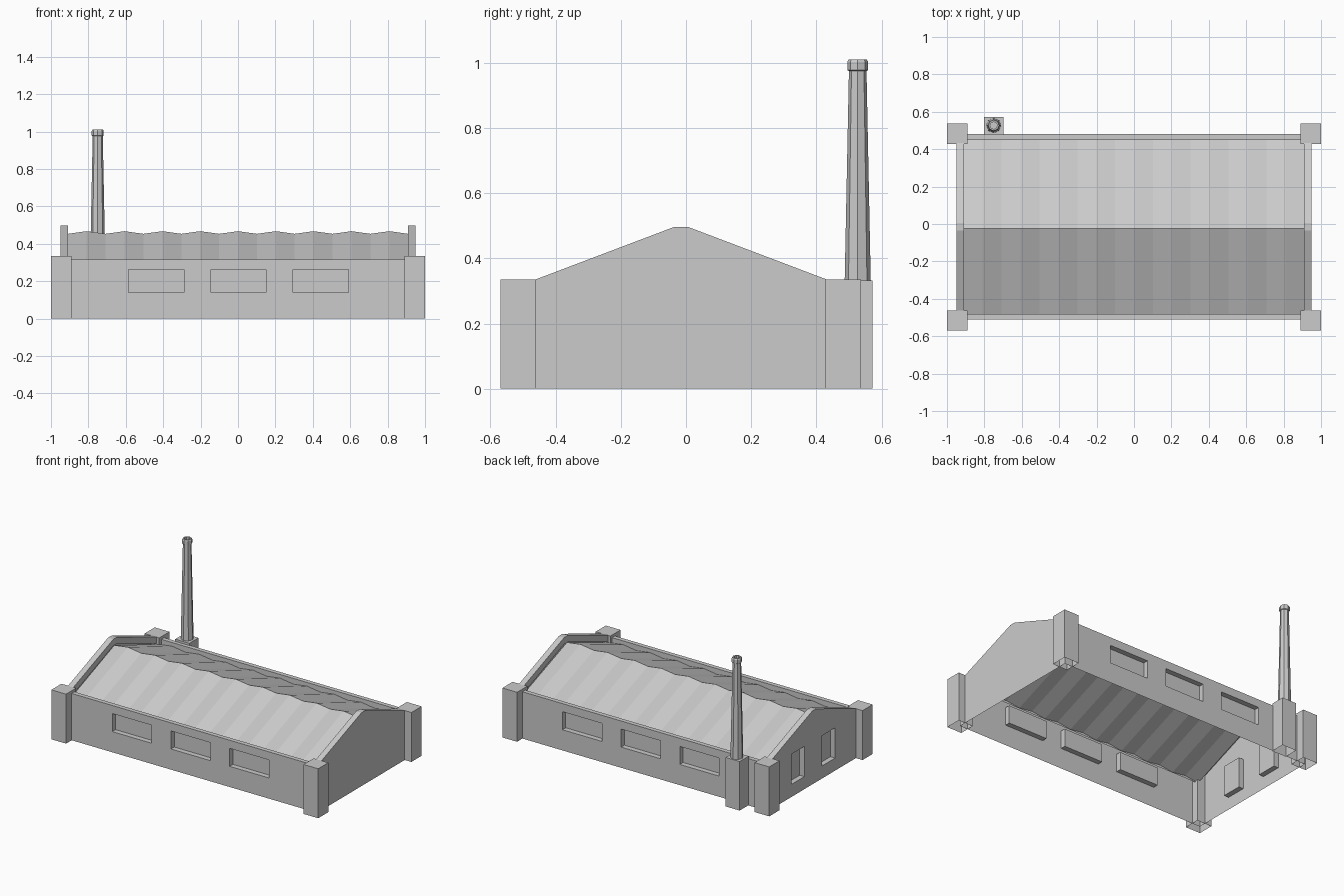
import bpy, bmesh, math

if "Cube" in bpy.data.objects:
    bpy.data.objects.remove(bpy.data.objects["Cube"])

WX, YF, YB, EAVE = 0.95, -0.51, 0.48, 0.317
GABLE = [(YF, EAVE), (-0.035, 0.497), (0.005, 0.497), (YB, EAVE)]
RIM_X, RIM_Y = 0.04, 0.03
DEPTH = 0.035


def make(name, polys):
    """Object from a list of polygons given as point lists."""
    bm = bmesh.new()
    for p in polys:
        bm.faces.new([bm.verts.new(v) for v in p])
    bmesh.ops.remove_doubles(bm, verts=bm.verts, dist=1e-5)
    bmesh.ops.recalc_face_normals(bm, faces=bm.faces)
    me = bpy.data.meshes.new(name)
    bm.to_mesh(me)
    bm.free()
    ob = bpy.data.objects.new(name, me)
    bpy.context.collection.objects.link(ob)
    return ob


def wall_polys(place, a0, a1, top, windows, z0, z1):
    """Wall sheet with recessed windows; place(a, z, depth) maps to 3D."""
    us = sorted([a0, a1] + [u for w in windows for u in w])
    zs = [0, z0, z1, top]
    out = []
    for i in range(len(us) - 1):
        for j in range(3):
            c = [(us[i], zs[j]), (us[i + 1], zs[j]),
                 (us[i + 1], zs[j + 1]), (us[i], zs[j + 1])]
            if i % 2 and j == 1:
                out.append([place(u, z, DEPTH) for u, z in c])
                for k in range(4):
                    p, q = c[k], c[(k + 1) % 4]
                    out.append([place(*p, 0), place(*q, 0),
                                place(*q, DEPTH), place(*p, DEPTH)])
            else:
                out.append([place(u, z, 0) for u, z in c])
    return out


def open_box(name, x0, x1, y0, y1, h):
    """Box without a bottom."""
    c = [(x0, y0), (x1, y0), (x1, y1), (x0, y1)]
    polys = [[(*p, h) for p in c]]
    for k in range(4):
        p, q = c[k], c[(k + 1) % 4]
        polys.append([(*p, 0), (*q, 0), (*q, h), (*p, h)])
    return make(name, polys)


# Long walls, each with three windows and a top ledge
wins = [(-0.585, -0.29), (-0.145, 0.15), (0.295, 0.59)]
for name, y, s in (("front_wall", YF, 1), ("back_wall", YB, -1)):
    polys = wall_polys(lambda a, z, d: (a, y + s * d, z),
                       -WX, WX, EAVE, wins, 0.14, 0.262)
    yi = y + s * RIM_Y
    polys.append([(-WX, y, EAVE), (WX, y, EAVE), (WX, yi, EAVE), (-WX, yi, EAVE)])
    polys.append([(-WX, yi, EAVE), (WX, yi, EAVE), (WX, yi, 0.275), (-WX, yi, 0.275)])
    make(name, polys)

# Gable ends with raised parapets; only the left one has windows
for name, s in (("right_gable", 1), ("left_gable", -1)):
    x, xi = s * WX, s * (WX - RIM_X)
    if s < 0:
        polys = wall_polys(lambda a, z, d: (x + d, a, z), YF, YB, EAVE,
                           [(-0.24, -0.10), (0.09, 0.23)], 0.085, 0.29)
    else:
        polys = [[(x, YF, 0), (x, YB, 0), (x, YB, EAVE), (x, YF, EAVE)]]
    polys.append([(x, *p) for p in GABLE])
    for p, q in zip(GABLE, GABLE[1:]):
        polys.append([(x, *p), (x, *q), (xi, *q), (xi, *p)])
        polys.append([(xi, *p), (xi, *q), (xi, q[0], q[1] - 0.045),
                      (xi, p[0], p[1] - 0.045)])
    make(name, polys)

# Corrugated roof sheet
WAVES, N, RX = 9, 36, WX - RIM_X
prof = [(YF + RIM_Y, 0.285), (-0.025, 0.46), (YB - RIM_Y, 0.285)]
polys = []
for i in range(N):
    xs = [-RX + 2 * RX * k / N for k in (i, i + 1)]
    dz = [-0.007 * math.cos(2 * math.pi * WAVES * k / N) for k in (i, i + 1)]
    for p, q in zip(prof, prof[1:]):
        polys.append([(xs[0], p[0], p[1] + dz[0]), (xs[1], p[0], p[1] + dz[1]),
                      (xs[1], q[0], q[1] + dz[1]), (xs[0], q[0], q[1] + dz[0])])
make("corrugated_roof", polys)

# Corner posts
for side, x0, x1 in (("left", -1, -0.89), ("right", 0.89, 1)):
    open_box("front_post_" + side, x0, x1, -0.57, -0.462, 0.335)
    open_box("back_post_" + side, x0, x1, 0.428, 0.537, 0.335)

# Chimney base and tapered octagonal stack with a hollow cap
open_box("chimney_base", -0.803, -0.697, 0.475, 0.572, 0.332)
stack = [(0.040, 0.332), (0.027, 0.975), (0.032, 0.978), (0.032, 1.003),
         (0.028, 1.01), (0.019, 1.01), (0.019, 0.94)]
S, CX, CY = 8, -0.75, 0.527


def ring(r, z, k):
    t = 2 * math.pi * k / S
    return (CX + r * math.cos(t), CY + r * math.sin(t), z)


polys = [[ring(*a, k), ring(*a, k + 1), ring(*b, k + 1), ring(*b, k)]
         for a, b in zip(stack, stack[1:]) for k in range(S)]
polys.append([ring(*stack[-1], k) for k in range(S)])
make("chimney_stack", polys)
